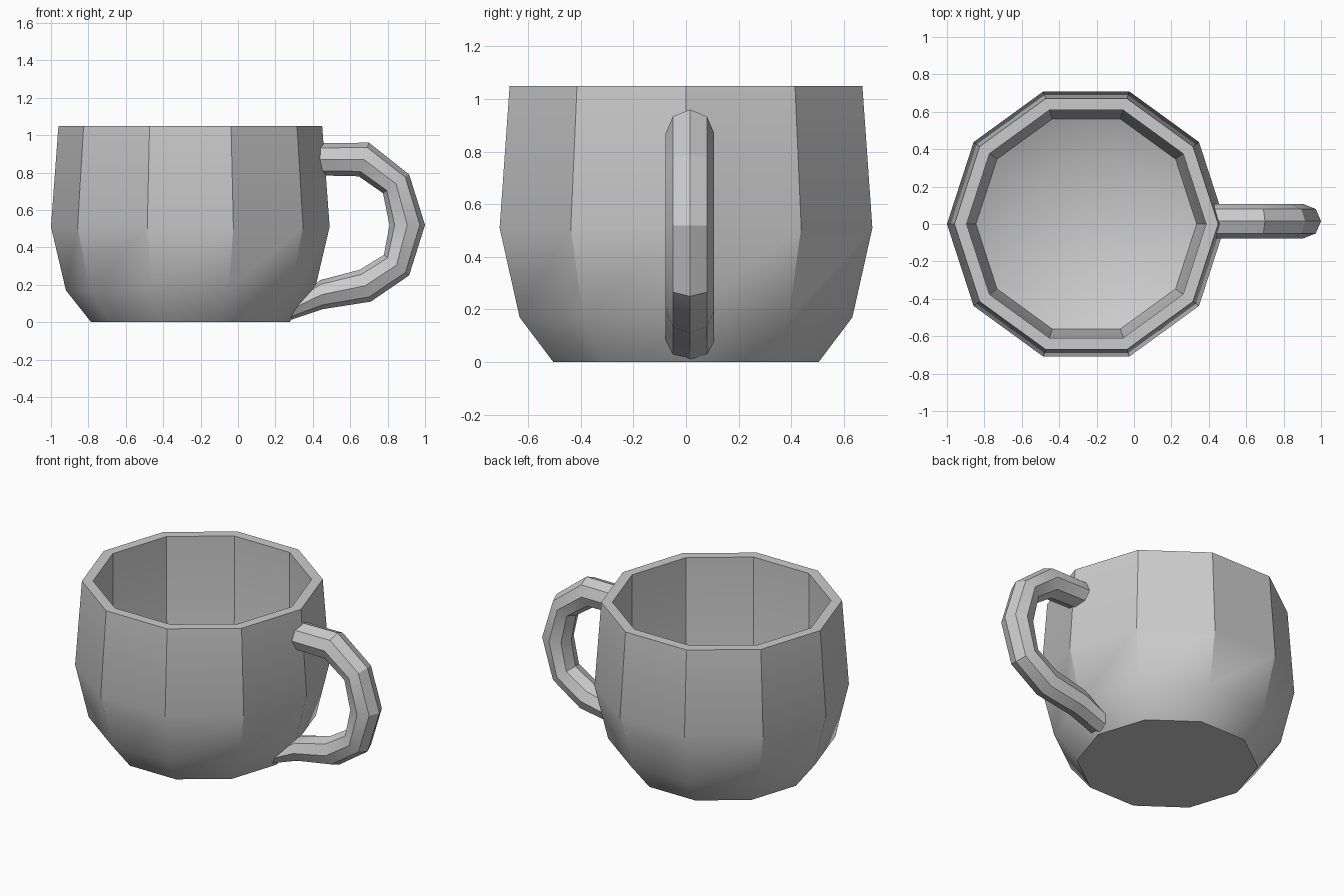
import bpy, bmesh, math
from mathutils import Vector

if "Cube" in bpy.data.objects:
    bpy.data.objects.remove(bpy.data.objects["Cube"])


def make_object(name, rings):
    """Skin a list of equal-sized point rings, capping both ends."""
    bm = bmesh.new()
    loops = [[bm.verts.new(p) for p in ring] for ring in rings]
    n = len(loops[0])
    for a, b in zip(loops, loops[1:]):
        for i in range(n):
            j = (i + 1) % n
            bm.faces.new((a[i], a[j], b[j], b[i]))
    bm.faces.new(loops[0][::-1])
    bm.faces.new(loops[-1])
    bmesh.ops.recalc_face_normals(bm, faces=bm.faces)
    mesh = bpy.data.meshes.new(name)
    bm.to_mesh(mesh)
    bm.free()
    obj = bpy.data.objects.new(name, mesh)
    bpy.context.collection.objects.link(obj)
    bpy.ops.object.select_all(action='DESELECT')
    obj.select_set(True)
    bpy.context.view_layer.objects.active = obj
    bpy.ops.object.shade_smooth_by_angle(angle=math.radians(30))
    return obj


def angles(n):
    return [2 * math.pi * i / n for i in range(n)]


# Ten-sided cup: (radius, z) up the outside, over the rim, down the inside
CUP_X = -0.255
profile = [(0.53, 0), (0.665, 0.17), (0.745, 0.51), (0.705, 1.05),
           (0.64, 1.05), (0.64, 0.51), (0.59, 0.19), (0.375, 0.09)]
make_object("cup", [[(CUP_X + r * math.cos(a), r * math.sin(a), z)
                     for a in angles(10)] for r, z in profile])

# Eight-sided handle: outer and inner outline points (x, z) of each section
sections = [((0.42, 0.957), (0.42, 0.785)), ((0.70, 0.96), (0.645, 0.78)),
            ((0.915, 0.79), (0.775, 0.69)), ((1.0, 0.52), (0.81, 0.52)),
            ((0.915, 0.25), (0.78, 0.36)), ((0.71, 0.11), (0.65, 0.28)),
            ((0.455, 0.07), (0.44, 0.225)), ((0.275, 0.01), (0.34, 0.15))]
HANDLE_Y, HALF_WIDTH = 0.015, 0.092
rings = []
for (ox, oz), (ix, iz) in sections:
    outer, inner = Vector((ox, HANDLE_Y, oz)), Vector((ix, HANDLE_Y, iz))
    centre, reach = (outer + inner) / 2, (outer - inner) / 2
    rings.append([centre + reach * math.cos(a)
                  + Vector((0, HALF_WIDTH * math.sin(a), 0)) for a in angles(8)])
make_object("handle", rings)
